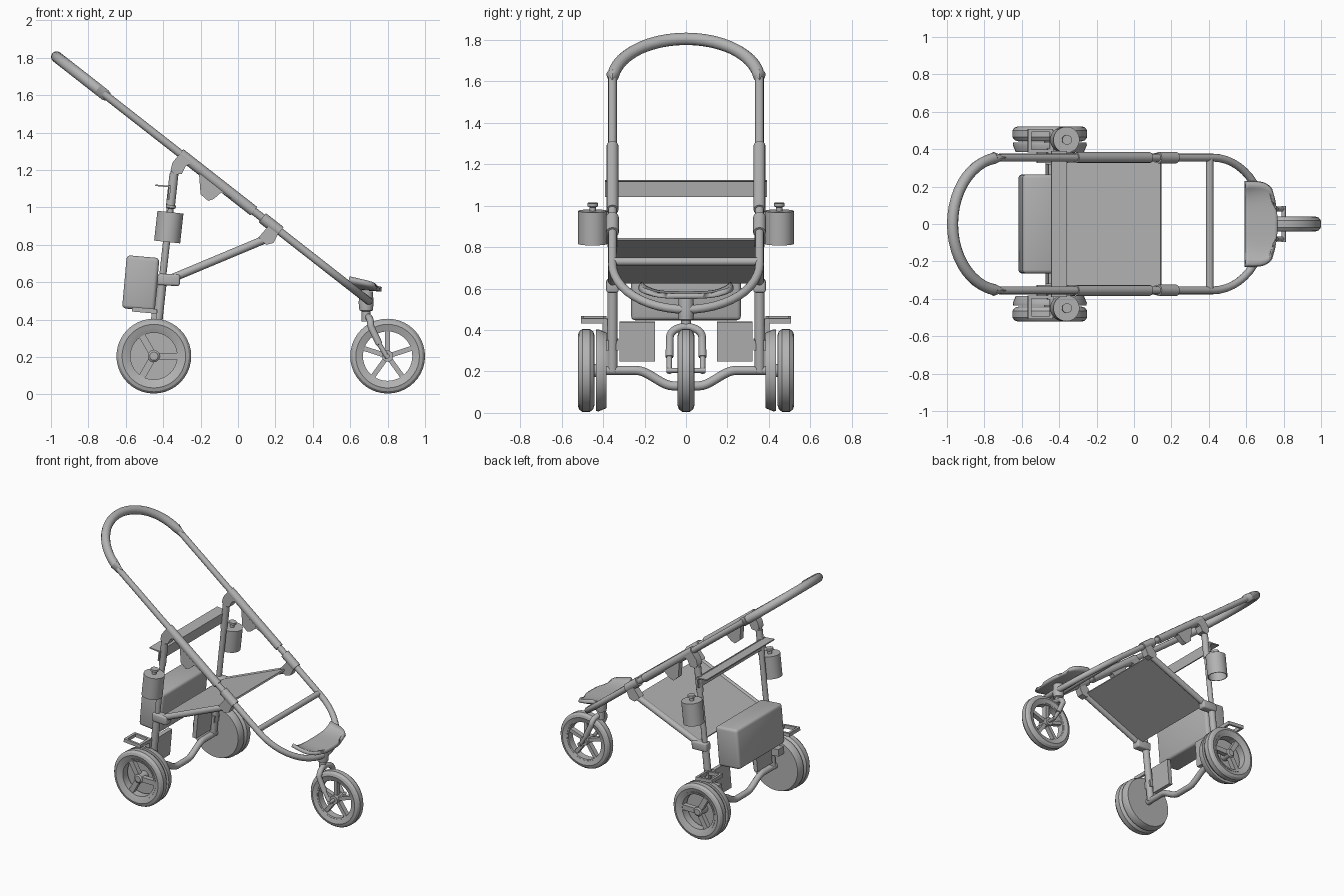
import bpy, bmesh
from math import sin, cos, pi, atan2
from mathutils import Vector, Matrix

if "Cube" in bpy.data.objects:
    bpy.data.objects.remove(bpy.data.objects["Cube"])

grey = bpy.data.materials.new("plain grey")
grey.use_nodes = True
grey.diffuse_color = (0.45, 0.45, 0.45, 1)
grey.node_tree.nodes["Principled BSDF"].inputs["Base Color"].default_value = (0.45, 0.45, 0.45, 1)

SIDE = 0.355                        # half width of the frame
frame_z = lambda x: 1.805 - 0.782 * (x + 0.97)
on_frame = lambda x, y: (x, y, frame_z(x))
leg_x = lambda z: -0.45 + 0.11 * (z - 0.2)


def finish(ob):
    if not ob.data.materials:
        ob.data.materials.append(grey)
    bpy.ops.object.select_all(action='DESELECT')
    ob.select_set(True)
    bpy.context.view_layer.objects.active = ob
    if ob.type == 'CURVE':
        bpy.ops.object.convert(target='MESH')
        ob = bpy.context.object
    bpy.ops.object.shade_smooth_by_angle(angle=0.6)
    return ob


def from_bmesh(name, bm):
    bmesh.ops.recalc_face_normals(bm, faces=bm.faces)
    me = bpy.data.meshes.new(name)
    bm.to_mesh(me)
    bm.free()
    ob = bpy.data.objects.new(name, me)
    bpy.context.collection.objects.link(ob)
    return finish(ob)


def tube(name, points, radius):
    cu = bpy.data.curves.new(name, 'CURVE')
    cu.dimensions = '3D'
    cu.bevel_depth = radius
    cu.bevel_resolution = 4
    cu.use_fill_caps = True
    sp = cu.splines.new('POLY')
    sp.points.add(len(points) - 1)
    for p, co in zip(sp.points, points):
        p.co = (*co, 1)
    ob = bpy.data.objects.new(name, cu)
    bpy.context.collection.objects.link(ob)
    return finish(ob)


def box(name, center, size, tilt=0, bevel=0.0):
    bm = bmesh.new()
    bmesh.ops.create_cube(bm, size=1)
    bmesh.ops.scale(bm, vec=size, verts=bm.verts)
    if bevel:
        bmesh.ops.bevel(bm, geom=bm.edges[:], offset=bevel, segments=3, profile=0.5, affect='EDGES')
    bmesh.ops.transform(bm, matrix=Matrix.Translation(center) @ Matrix.Rotation(tilt, 4, 'Y'), verts=bm.verts)
    return from_bmesh(name, bm)


def lathe(name, profile, center, axis, closed=True):
    """Spin (radius, height) points about an axis."""
    bm = bmesh.new()
    vs = [bm.verts.new((r, 0, h)) for r, h in profile]
    pairs = list(zip(vs, vs[1:])) + ([(vs[-1], vs[0])] if closed else [])
    edges = [bm.edges.new(p) for p in pairs]
    bmesh.ops.spin(bm, geom=vs + edges, cent=(0, 0, 0), axis=(0, 0, 1), angle=2 * pi, steps=40)
    bmesh.ops.remove_doubles(bm, verts=bm.verts, dist=0.0005)
    rot = Vector(axis).to_track_quat('Z', 'Y').to_matrix().to_4x4()
    bmesh.ops.transform(bm, matrix=Matrix.Translation(center) @ rot, verts=bm.verts)
    return from_bmesh(name, bm)


def prism(name, outline, y, thick):
    """Extrude an x-z outline across y."""
    bm = bmesh.new()
    f = bm.faces.new([bm.verts.new((x, y - thick / 2, z)) for x, z in outline])
    ext = bmesh.ops.extrude_face_region(bm, geom=[f])["geom"]
    bmesh.ops.translate(bm, vec=(0, thick, 0), verts=[v for v in ext if isinstance(v, bmesh.types.BMVert)])
    return from_bmesh(name, bm)


def spokes(name, center, count, reach, width, thick, start):
    for i in range(count):
        a = start + i * 2 * pi / count
        c = Vector(center) + Vector((cos(a), 0, sin(a))) * reach / 2
        box(f"{name}_spoke_{i + 1}", c, (reach, thick, width), -a)


# Main tube loop, padded handle and front crossbar
turn = [-pi / 2 + pi * i / 24 for i in range(25)]
front_bow = [on_frame(0.42 + 0.28 * cos(a), SIDE * sin(a)) for a in turn]
handle_bow = [on_frame(-0.71 - 0.26 * cos(a), SIDE * sin(a)) for a in turn]
tube("frame_loop", [on_frame(-0.72, -SIDE)] + front_bow + [on_frame(-0.72, SIDE)], 0.021)
tube("handle_grip", [on_frame(-0.75, -SIDE)] + handle_bow + [on_frame(-0.75, SIDE)], 0.03)
tube("front_crossbar", [on_frame(0.405, -0.35), on_frame(0.405, 0.35)], 0.02)

# Seat sling between the struts
strut_top, strut_end = Vector((0.17, 0, 0.84)), Vector((-0.38, 0, 0.61))
slope = -atan2(0.23, 0.55)
box("seat_sling", (-0.105, 0, 0.735), (0.54, 0.68, 0.012), slope)

# Backrest crossbar with a small shelf
box("back_crossbar", (-0.367, 0, 1.08), (0.01, 0.78, 0.075), 0.1)
box("back_shelf", (-0.405, 0, 1.115), (0.075, 0.78, 0.008), 0.1)

# Storage bag behind the legs
box("storage_bag", (-0.52, 0, 0.595), (0.175, 0.53, 0.285), 0.09, 0.02)

# Rear axle with a dropped middle
axle = []
for i in range(41):
    y = -0.4 + 0.02 * i
    t = min(max((abs(y) - 0.06) / 0.18, 0), 1)
    axle.append((-0.45, y, 0.13 + 0.075 * t * t * (3 - 2 * t)))
tube("rear_axle", axle, 0.022)

tyre = [(0.14, -0.03), (0.17, -0.04), (0.188, -0.034), (0.2, -0.018),
        (0.2, 0.018), (0.188, 0.034), (0.17, 0.04), (0.14, 0.03)]

for s, side in ((-1, "right"), (1, "left")):
    y = s * SIDE
    # Sleeve, joints and lug on the main tube
    tube(f"{side}_sleeve", [on_frame(-0.31, y), on_frame(0.085, y)], 0.029)
    tube(f"{side}_front_clamp", [on_frame(0.13, y), on_frame(0.225, y)], 0.031)
    prism(f"{side}_clamp_lug", [(0.11, 0.84), (0.15, 0.80), (0.19, 0.81), (0.225, 0.88), (0.17, 0.91)], y, 0.05)
    prism(f"{side}_sleeve_lug", [(-0.21, 1.2), (-0.2, 1.07), (-0.16, 1.035), (-0.13, 1.045),
                                 (-0.09, 1.08), (0.0, 1.06), (0.05, 1.0)], y, 0.04)
    prism(f"{side}_leg_joint", [(-0.36, 1.2), (-0.34, 1.175), (-0.30, 1.18), (-0.28, 1.22),
                                (-0.24, 1.24), (-0.31, 1.29), (-0.35, 1.24)], y, 0.055)

    # Rear leg, strut and their joint
    tube(f"{side}_lower_leg", [(leg_x(0.2), y, 0.2), (leg_x(0.64), y, 0.64)], 0.025)
    tube(f"{side}_upper_leg", [(leg_x(0.6), y, 0.6), (leg_x(1.2), y, 1.2)], 0.019)
    tube(f"{side}_leg_sleeve", [(leg_x(1.0), y, 1.0), (leg_x(1.18), y, 1.18)], 0.024)
    tube(f"{side}_strut", [strut_top + Vector((0, y, 0)), strut_end + Vector((0, y, 0))], 0.022)
    box(f"{side}_strut_joint", (-0.37, y, 0.613), (0.12, 0.06, 0.062), 0.05, 0.012)

    # Cup, open below, with a knob on top
    lathe(f"{side}_cup", [(0, 0.08), (0.07, 0.08), (0.07, -0.08), (0.064, -0.08), (0.064, 0.07), (0, 0.07)],
          (-0.37, s * 0.45, 0.895), (0.11, 0, 1), False)
    lathe(f"{side}_cup_knob", [(0, 0.04), (0.026, 0.04), (0.026, 0.025), (0.015, 0.02), (0.015, 0), (0, 0)],
          (-0.362, s * 0.45, 0.973), (0.11, 0, 1), False)

    # Brake housing and open pedal
    box(f"{side}_brake_plate", (-0.45, s * 0.235, 0.345), (0.03, 0.17, 0.19), 0.09)
    box(f"{side}_brake_arm", (-0.47, s * 0.36, 0.33), (0.1, 0.07, 0.05), 0.09)
    for dy in (-0.055, 0.055):
        box(f"{side}_pedal_side", (-0.50, s * 0.445 + dy, 0.45), (0.13, 0.015, 0.025), 0.09)
    for dx in (-0.058, 0.058):
        box(f"{side}_pedal_bar", (-0.50 + dx, s * 0.445, 0.45 - 0.09 * dx), (0.018, 0.125, 0.025), 0.09)
    box(f"{side}_pedal_stem", (-0.45, s * 0.39, 0.40), (0.03, 0.025, 0.11), 0.09)

    # Rear wheel: tyre, rim, spokes and inner cover
    hub = (-0.45, s * 0.482, 0.205)
    lathe(f"{side}_rear_tyre", tyre, hub, (0, s, 0))
    lathe(f"{side}_rear_rim", [(0.125, -0.03), (0.145, -0.03), (0.145, 0.034), (0.125, 0.026)], hub, (0, s, 0))
    lathe(f"{side}_rear_hub", [(0, -0.05), (0.032, -0.05), (0.032, 0.024), (0.022, 0.032), (0, 0.032)],
          hub, (0, s, 0), False)
    spokes(f"{side}_rear", (hub[0], s * 0.487, hub[2]), 3, 0.135, 0.036, 0.035, 0)
    lathe(f"{side}_wheel_cover", [(0, -0.047), (0.196, -0.047), (0.198, -0.06), (0.182, -0.098), (0, -0.098)],
          hub, (0, s, 0), False)

    # Front fork leg
    arch = [(0.695 + 0.015 * sin(a), s * 0.078 * sin(a), 0.365 + 0.05 * cos(a))
            for a in (pi / 2 * i / 8 for i in range(9))]
    tube(f"{side}_fork_leg", arch + [(0.755, s * 0.08, 0.27)], 0.019)
    tube(f"{side}_fork_tip", [(0.755, s * 0.08, 0.27), (0.80, s * 0.08, 0.195)], 0.013)

# Front wheel
hub = (0.8, 0, 0.205)
lathe("front_tyre", tyre, hub, (0, 1, 0))
lathe("front_rim", [(0.132, -0.025), (0.145, -0.03), (0.145, 0.03), (0.132, 0.025)], hub, (0, 1, 0))
lathe("front_hub", [(0, -0.04), (0.03, -0.04), (0.03, 0.04), (0, 0.04)], hub, (0, 1, 0), False)
spokes("front", hub, 5, 0.14, 0.026, 0.035, pi / 10)
tube("front_axle", [(0.8, -0.095, 0.205), (0.8, 0.095, 0.205)], 0.012)

# Steering column
lathe("steering_column", [(0, 0.06), (0.036, 0.06), (0.04, 0.0), (0.036, -0.04), (0.024, -0.045),
                          (0.024, -0.1), (0, -0.1)], (0.685, 0, 0.49), (0, 0, 1), False)

# Dished footrest with a rounded front
bm = bmesh.new()
rows = []
for i in range(11):
    u = i / 10
    half = 0.13 + 0.1 * (1 - u ** 4) ** 0.5
    row = []
    for j in range(17):
        v = j / 8 - 1
        row.append(bm.verts.new((0.592 + 0.175 * u - 0.012 * u * v * v, half * v,
                                 0.562 - 0.012 * u + 0.05 * (1 - 0.6 * u) * abs(v) ** 4)))
    rows.append(row)
for a, b in zip(rows, rows[1:]):
    for j in range(16):
        bm.faces.new((a[j], a[j + 1], b[j + 1], b[j]))
rest = from_bmesh("footrest", bm)
solid = rest.modifiers.new("thickness", 'SOLIDIFY')
solid.thickness = 0.025
solid.offset = -1
